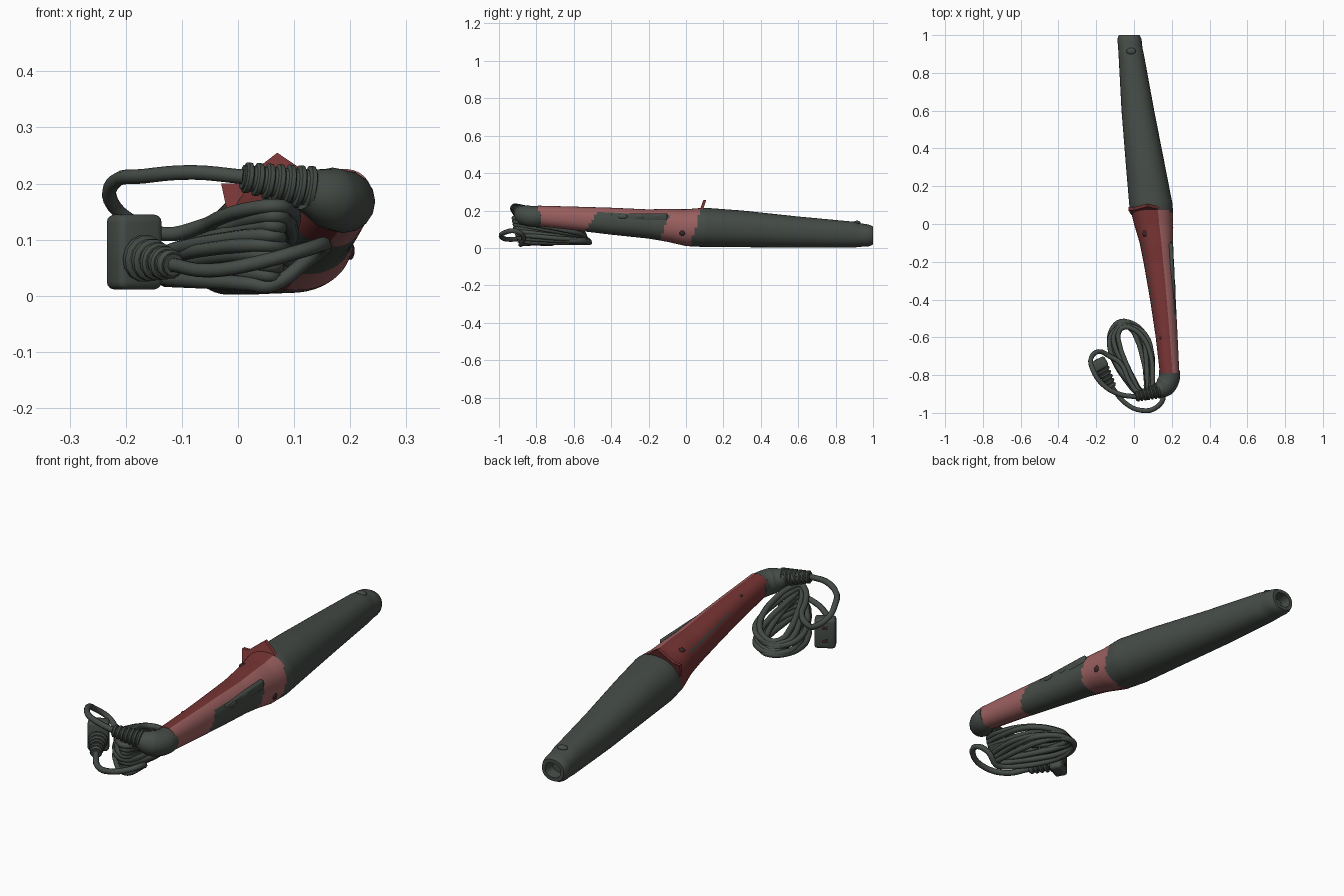
import bpy, bmesh, math
from mathutils import Vector, Matrix

cube = bpy.data.objects.get("Cube")
if cube:
    bpy.data.objects.remove(cube, do_unlink=True)


def material(name, rgb):
    m = bpy.data.materials.new(name)
    m.use_nodes = True
    m.diffuse_color = (*rgb, 1)
    m.node_tree.nodes["Principled BSDF"].inputs["Base Color"].default_value = (*rgb, 1)
    return m


GREY = material("charcoal grey", (0.06, 0.072, 0.062))
RED = material("dark red", (0.19, 0.035, 0.035))
PINK = material("dusty pink", (0.33, 0.115, 0.115))
DARK = material("recess dark", (0.04, 0.02, 0.02))


def finish(bm, name, mats, angle=40):
    bmesh.ops.recalc_face_normals(bm, faces=bm.faces[:])
    mesh = bpy.data.meshes.new(name)
    bm.to_mesh(mesh)
    bm.free()
    for m in mats:
        mesh.materials.append(m)
    ob = bpy.data.objects.new(name, mesh)
    bpy.context.collection.objects.link(ob)
    select(ob)
    bpy.ops.object.shade_smooth_by_angle(angle=math.radians(angle))
    return ob


def select(ob):
    bpy.ops.object.select_all(action='DESELECT')
    ob.select_set(True)
    bpy.context.view_layer.objects.active = ob


def tube(name, points, radii, mat, sides=2, steps=5):
    """Smooth swept tube; radii is one number or one per point."""
    cu = bpy.data.curves.new(name, 'CURVE')
    cu.dimensions = '3D'
    cu.bevel_depth = 1
    cu.bevel_resolution = sides
    cu.resolution_u = steps
    cu.use_fill_caps = True
    sp = cu.splines.new('BEZIER')
    sp.bezier_points.add(len(points) - 1)
    for i, (b, p) in enumerate(zip(sp.bezier_points, points)):
        b.co = p
        b.handle_left_type = b.handle_right_type = 'AUTO'
        b.radius = radii[i] if isinstance(radii, list) else radii
    cu.materials.append(mat)
    ob = bpy.data.objects.new(name, cu)
    bpy.context.collection.objects.link(ob)
    select(ob)
    bpy.ops.object.convert(target='MESH')
    bpy.ops.object.shade_smooth_by_angle(angle=math.radians(50))


def box(name, centre, size, mat, turn=0, bevel=0.01):
    bm = bmesh.new()
    bmesh.ops.create_cube(bm, size=1, matrix=Matrix.Diagonal((*size, 1)))
    bmesh.ops.bevel(bm, geom=bm.edges[:], offset=bevel, segments=3, profile=0.5, affect='EDGES')
    bm.transform(Matrix.Translation(centre) @ Matrix.Rotation(turn, 4, 'Z'))
    return finish(bm, name, [mat])


def blob(name, centre, size, mat):
    bm = bmesh.new()
    bmesh.ops.create_uvsphere(bm, u_segments=16, v_segments=8, radius=1,
                              matrix=Matrix.Translation(centre) @ Matrix.Diagonal((*size, 1)))
    return finish(bm, name, [mat], 80)


# Main body stations: y, left, right, bottom, top
STATIONS = [
    (-0.79, 0.137, 0.240, 0.117, 0.226), (-0.6, 0.115, 0.231, 0.095, 0.221),
    (-0.4, 0.085, 0.221, 0.071, 0.215), (-0.2, 0.05, 0.211, 0.05, 0.206),
    (-0.1, 0.03, 0.207, 0.033, 0.209), (0.0, 0.0, 0.206, 0.01, 0.207),
    (0.1, -0.025, 0.205, 0.005, 0.215), (0.3, -0.042, 0.166, 0.004, 0.2),
    (0.6, -0.066, 0.107, 0.002, 0.168), (0.9, -0.082, 0.052, 0.002, 0.14),
    (0.93, -0.084, 0.045, 0.006, 0.132), (0.98, -0.088, 0.04, 0.008, 0.125),
    (1.0, -0.08, 0.03, 0.018, 0.115),
]


def section(y):
    for a, b in zip(STATIONS, STATIONS[1:]):
        if y <= b[0] + 1e-6:
            f = (y - a[0]) / (b[0] - a[0])
            return [p + (q - p) * f for p, q in zip(a[1:], b[1:])]
    return STATIONS[-1][1:]


def local(p):
    l, r, b, t = section(p.y)
    return (2 * p.x - l - r) / (r - l), (2 * p.z - b - t) / (t - b)


def body_material(c):
    """0 grey, 1 red, 2 pink, chosen by place on the body."""
    u, v = local(c)
    if c.y > 0.02 + 0.28 * c.z:
        return 0
    if -0.5 + 0.04 * v < c.y < -0.11 + 0.03 * v and v < 0.6 and u > -0.85:
        return 0
    return 2 if u > (0.35 if v > 0 else -0.2) else 1


bm = bmesh.new()
SIDES, rings = 48, []
ROWS = 120
for i in range(ROWS + 1):
    y = -0.79 + 1.79 * i / ROWS
    l, r, b, t = section(y)
    ring = []
    for k in range(SIDES):
        a = math.tau * k / SIDES
        cx, cz = [math.copysign(abs(w) ** 0.9, w) for w in (math.cos(a), math.sin(a))]
        ring.append(bm.verts.new(((l + r) / 2 + cx * (r - l) / 2, y, (b + t) / 2 + cz * (t - b) / 2)))
    rings.append(ring)
for p, q in zip(rings, rings[1:]):
    for k in range(SIDES):
        n = (k + 1) % SIDES
        bm.faces.new((p[k], p[n], q[n], q[k]))
bm.faces.new(rings[0])
tip = bm.faces.new(rings[-1])
bmesh.ops.recalc_face_normals(bm, faces=bm.faces[:])
for f in bm.faces:
    f.material_index = body_material(f.calc_center_median())
# Hollow socket in the barrel tip
bmesh.ops.inset_individual(bm, faces=[tip], thickness=0.016)
bmesh.ops.inset_individual(bm, faces=[tip], thickness=0.004, depth=-0.05)
finish(bm, "handle_and_barrel", [GREY, RED, PINK])

# Pointed guard between handle and barrel, leaning back
bm = bmesh.new()
outline = [(-0.03, 0.2), (0.0, 0.2), (0.035, 0.228), (0.07, 0.255), (0.11, 0.228),
           (0.16, 0.19), (0.09, 0.12), (-0.015, 0.13)]
face = bm.faces.new([bm.verts.new((x, 0.045 + 0.35 * (z - 0.12), z)) for x, z in outline])
ext = bmesh.ops.extrude_face_region(bm, geom=[face])
bmesh.ops.translate(bm, vec=(0, 0.016, 0), verts=[v for v in ext["geom"] if isinstance(v, bmesh.types.BMVert)])
finish(bm, "finger_guard", [RED], 30)

# Side switch with raised keys
box("switch_pad", (0.2, -0.25, 0.165), (0.024, 0.3, 0.04), GREY, 0.04, 0.008)
for i in range(3):
    blob("switch_key", (0.215 - 0.005 * i, -0.34 + 0.09 * i, 0.168), (0.005, 0.028, 0.012), GREY)

# Screws and the small catch on the barrel tip
blob("top_screw", (0.06, -0.05, 0.193), (0.016, 0.018, 0.008), DARK)
blob("rear_screw", (0.145, -0.6, 0.21), (0.011, 0.013, 0.006), DARK)
blob("side_screw", (0.2, -0.02, 0.08), (0.008, 0.016, 0.016), DARK)
blob("tip_catch", (-0.015, 0.915, 0.136), (0.025, 0.018, 0.01), GREY)

# Bent end of the handle and its ribbed strain relief
tube("handle_elbow",
     [(0.188, -0.775, 0.17), (0.187, -0.815, 0.168), (0.163, -0.86, 0.175), (0.12, -0.887, 0.19)],
     [0.055, 0.056, 0.055, 0.038], GREY, 6, 10)
start, end = Vector((0.135, -0.882, 0.19)), Vector((0.008, -0.915, 0.212))
tube("strain_relief", [start, end], [0.034, 0.022], GREY, 5)


def ribs(name, a, b, r0, r1, count):
    step = (b - a) / count
    for i in range(count):
        r = r0 + (r1 - r0) * i / (count - 1)
        p = a + step * (i + 0.5)
        tube(name, [p + step * k for k in (-0.36, -0.2, 0.2, 0.36)], [r * 0.85, r, r, r * 0.85], GREY, 5, 2)


ribs("strain_relief_rib", start, end, 0.041, 0.028, 7)

# Cord: from the relief, round the coiled bundle, out to the plug
cord = [(0.01, -0.915, 0.212), (-0.08, -0.9, 0.22), (-0.17, -0.845, 0.213), (-0.218, -0.77, 0.205),
        (-0.227, -0.71, 0.17), (-0.185, -0.675, 0.13), (-0.13, -0.70, 0.11)]
centre, along, across = Vector((0, -0.715, 0)), Vector((-0.32, 0.95, 0)), Vector((0.95, 0.32, 0))
LOOPS, PER = 8, 12
total = LOOPS * PER + 3
for i in range(total + 1):
    a = -math.radians(90) - math.tau * i / PER
    wave = math.sin(i * 0.55)
    length = 0.195 + 0.02 * wave
    width = (0.098 + 0.036 * math.sin(i * 0.41)) * (0.75 + 0.25 * math.cos(a))
    layer = 0.1 * (1 - i / total)
    p = centre + along * length * math.cos(a) + across * width * math.sin(a)
    p.z = 0.018 + layer * (1 - 0.38 * math.cos(a)) + 0.004 * (1 + wave)
    cord.append(p)
cord += [(0.12, -0.87, 0.06), (0.155, -0.91, 0.09), (0.12, -0.97, 0.082), (0.04, -0.987, 0.06),
         (-0.05, -0.945, 0.045), (-0.115, -0.865, 0.055)]
tube("power_cord", cord, 0.013, GREY, 2, 4)

# Plug with ribbed neck and two slots in its face
TURN = math.radians(30)
head = Vector((-0.185, -0.745, 0.078))
back = Vector((math.sin(TURN), -math.cos(TURN), 0))
box("plug_head", head, (0.09, 0.06, 0.134), GREY, TURN, 0.014)
neck_a, neck_b = head + back * 0.025 + Vector((0, 0, -0.01)), Vector((-0.115, -0.865, 0.055))
tube("plug_neck", [neck_a, neck_b], [0.034, 0.02], GREY, 4)
ribs("plug_neck_rib", neck_a, neck_b, 0.042, 0.026, 5)
for s in (-1, 1):
    box("plug_slot", head - back * 0.03 + Vector((0, 0, 0.03 * s)), (0.022, 0.004, 0.016), DARK, TURN, 0.001)
